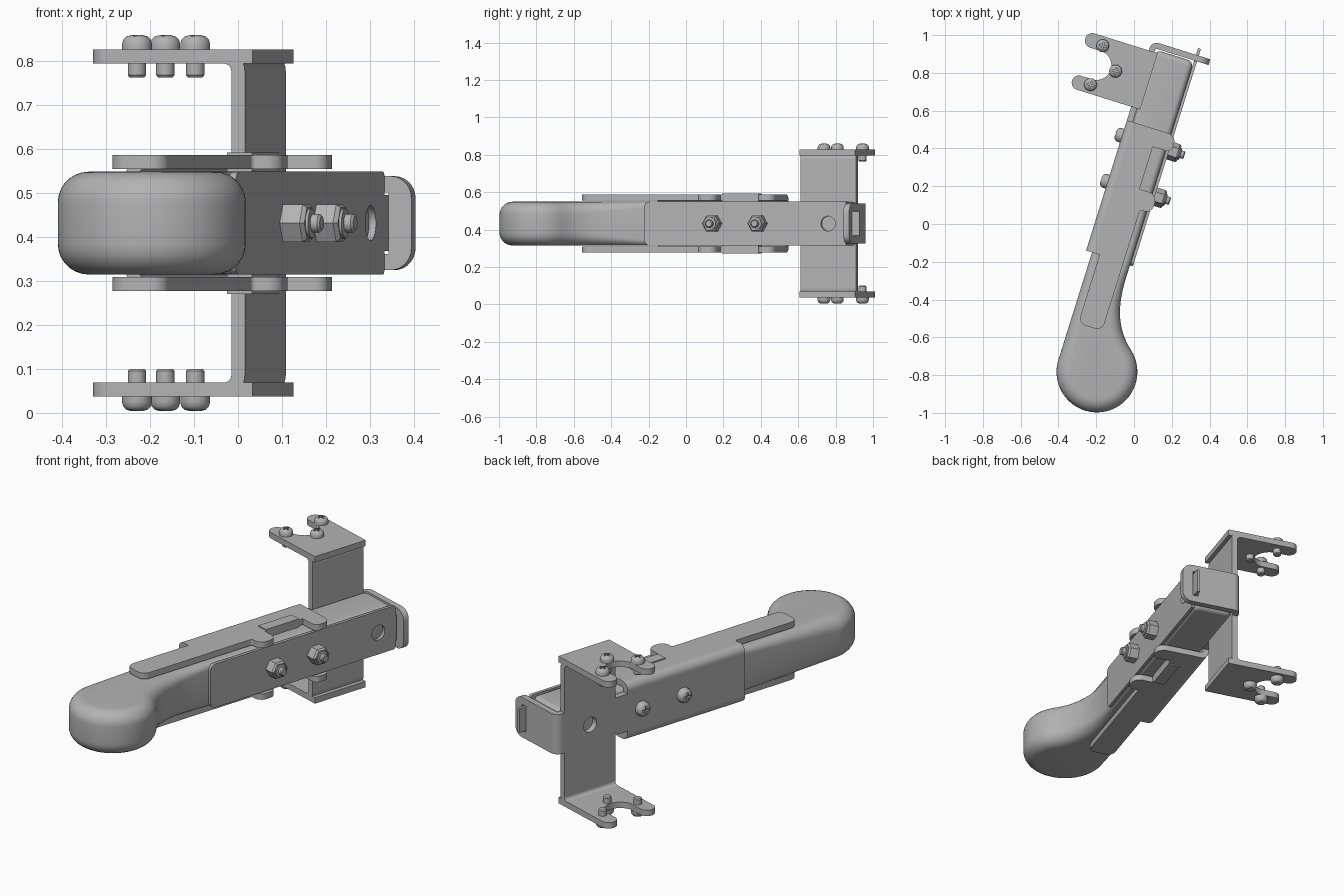
import bpy, bmesh, math
from math import cos, sin, pi, radians
from mathutils import Matrix, Vector

if "Cube" in bpy.data.objects:
    bpy.data.objects.remove(bpy.data.objects["Cube"])

MID = 0.432                      # height of the mirror plane
T = 0.032                        # sheet thickness
ROOT = Matrix.Rotation(radians(-17.4), 4, 'Z') @ Matrix.Translation((0, 0, MID))

steel = bpy.data.materials.new("grey_steel")
steel.use_nodes = True
GREY = (0.45, 0.45, 0.45, 1)
steel.diffuse_color = GREY
steel.node_tree.nodes["Principled BSDF"].inputs["Base Color"].default_value = GREY


def frame(x, y, z):
    return Matrix((x, y, z)).transposed().to_4x4()


FLAT = Matrix.Identity(4)                            # drawn in width, length
SIDE = frame((0, 1, 0), (0, 0, 1), (1, 0, 0))        # drawn in length, height
CROSS = frame((1, 0, 0), (0, 0, 1), (0, -1, 0))      # drawn in width, height


def place(name, mesh, basis=FLAT, at=(0, 0, 0)):
    if not mesh.materials:
        mesh.materials.append(steel)
    mesh.shade_smooth()
    mesh.set_sharp_from_angle(angle=radians(32))
    ob = bpy.data.objects.new(name, mesh)
    bpy.context.collection.objects.link(ob)
    ob.matrix_world = ROOT @ Matrix.Translation(at) @ basis
    return ob


def arc(cx, cy, r, a0, a1, n=12):
    angles = [radians(a0 + (a1 - a0) * i / n) for i in range(n + 1)]
    return [(cx + r * cos(a), cy + r * sin(a)) for a in angles]


def circle(cx, cy, r):
    return arc(cx, cy, r, 0, 360, 32)[:-1]


def rounded(points, n=7):
    """Outline whose corners may carry a radius as third value."""
    out = []
    for i, p in enumerate(points):
        c = Vector(p[:2])
        if len(p) < 3:
            out.append(tuple(c))
            continue
        u = (Vector(points[i - 1][:2]) - c).normalized()
        v = (Vector(points[(i + 1) % len(points)][:2]) - c).normalized()
        half = u.angle(v) / 2
        centre = c + (u + v).normalized() * p[2] / sin(half)
        s = c + u * p[2] / math.tan(half) - centre
        e = c + v * p[2] / math.tan(half) - centre
        turn = math.atan2(s.x * e.y - s.y * e.x, s.dot(e))
        for k in range(n + 1):
            a = turn * k / n
            out.append((centre.x + s.x * cos(a) - s.y * sin(a),
                        centre.y + s.x * sin(a) + s.y * cos(a)))
    return out


def plate(name, loops, thick, basis=FLAT, at=(0, 0, 0)):
    """Flat sheet: first loop is the outline, the others are holes."""
    curve = bpy.data.curves.new(name, 'CURVE')
    curve.dimensions, curve.fill_mode, curve.extrude = '2D', 'BOTH', thick / 2
    for loop in loops:
        spline = curve.splines.new('POLY')
        spline.points.add(len(loop) - 1)
        for pt, co in zip(spline.points, loop):
            pt.co = (co[0], co[1], 0, 1)
        spline.use_cyclic_u = True
    temp = bpy.data.objects.new(name, curve)
    mesh = bpy.data.meshes.new_from_object(temp)
    bpy.data.objects.remove(temp)
    bm = bmesh.new()
    bm.from_mesh(mesh)
    bmesh.ops.remove_doubles(bm, verts=bm.verts, dist=1e-5)
    bmesh.ops.recalc_face_normals(bm, faces=bm.faces)
    bm.to_mesh(mesh)
    bm.free()
    return place(name, mesh, basis, at)


def lathe(name, profile, steps):
    bm = bmesh.new()
    verts = [bm.verts.new((r, 0, z)) for r, z in profile]
    edges = [bm.edges.new(pair) for pair in zip(verts, verts[1:])]
    bmesh.ops.spin(bm, geom=verts + edges, cent=(0, 0, 0), axis=(0, 0, 1),
                   angle=2 * pi, steps=steps)
    bmesh.ops.remove_doubles(bm, verts=bm.verts, dist=1e-5)
    bmesh.ops.recalc_face_normals(bm, faces=bm.faces)
    mesh = bpy.data.meshes.new(name)
    bm.to_mesh(mesh)
    bm.free()
    return mesh


def bend(cx, cy, r, a0, a1):
    return arc(cx, cy, r, a0, a1) + arc(cx, cy, r - T, a1, a0)


# Handle: round knob, curved neck and straight bar with filleted rims
knob = arc(0.047, -0.806, 0.214, 180, 410, 40)
p = [Vector(c) for c in (knob[-1], (0.07, -0.546), (0.045, -0.42), (0.045, -0.28))]
neck = []
for i in range(1, 15):
    t = i / 14
    q = (1-t)**3 * p[0] + 3*t*(1-t)**2 * p[1] + 3*t*t*(1-t) * p[2] + t**3 * p[3]
    neck.append(tuple(q))
outline = knob + neck + rounded([(0.045, -0.2), (0.045, 0.915, 0.035),
                                 (-0.167, 0.915, 0.035), (-0.167, -0.2)])
HALF = 0.117
bm = bmesh.new()
rings = []
for side in (-1, 1):
    for k in range(8):
        a = pi / 2 * (k / 7 if side > 0 else 1 - k / 7)
        ring = []
        for i, c in enumerate(outline):
            c = Vector(c)
            d = (Vector(outline[(i + 1) % len(outline)]) - c).normalized()
            d += (c - Vector(outline[i - 1])).normalized()
            normal = Vector((d.y, -d.x)).normalized()
            blend = min(max((c.y + 0.6) / 0.4, 0), 1)
            r = 0.07 - 0.042 * blend
            c = c - normal * r * (1 - cos(a))
            ring.append(bm.verts.new((c.x, c.y, side * (HALF - r * (1 - sin(a))))))
        rings.append(ring)
for lo, hi in zip(rings, rings[1:]):
    for i in range(len(lo)):
        bm.faces.new((lo[i - 1], lo[i], hi[i], hi[i - 1]))
bm.faces.new(rings[0])
bm.faces.new(rings[-1])
bmesh.ops.recalc_face_normals(bm, faces=bm.faces)
handle = bpy.data.meshes.new("handle")
bm.to_mesh(handle)
bm.free()
place("handle", handle)

# Long web joining channel, bracket and end stop
upper = [(-0.21, 0.115), (0.513, 0.115), (0.513, 0.1), (0.588, 0.1),
         (0.588, 0.345), (0.9, 0.345), (0.9, 0.107), (0.913, 0.107)]
lower = [(b, -h) for b, h in reversed(upper)]
plate("web", [upper + lower, circle(0.743, 0, 0.04)], T, SIDE, (-0.184, 0, 0))

# Channel flanges with tongue and hooks, bracket forks, and their bends
flange = rounded([(-0.16, -0.21), (-0.125, -0.21), (-0.125, -0.59, 0.04),
                  (0.008, -0.59, 0.04), (0.008, 0.08, 0.012), (0.072, 0.08, 0.04),
                  (0.072, 0.185, 0.045), (-0.027, 0.185), (-0.027, 0.42),
                  (0.075, 0.42, 0.03), (0.075, 0.513, 0.045), (-0.16, 0.513)])
fork = (rounded([(-0.15, 0.588), (-0.54, 0.588, 0.038), (-0.54, 0.665, 0.038)])[:-1]
        + arc(-0.44, 0.743, 0.078, -90, 90, 20)
        + rounded([(-0.54, 0.821, 0.038), (-0.54, 0.9, 0.038), (-0.15, 0.9)]))
fork = rounded([(-0.15, 0.588), (-0.54, 0.588, 0.038), (-0.54, 0.665, 0.038),
                *arc(-0.44, 0.743, 0.078, -90, 90, 20),
                (-0.54, 0.821, 0.038), (-0.54, 0.9, 0.038), (-0.15, 0.9)])
for word, s in (("upper", 1), ("lower", -1)):
    plate(word + "_channel_flange", [flange], T, FLAT, (0, 0, s * (0.155 - T / 2)))
    plate(word + "_fork", [fork], T, FLAT, (0, 0, s * (0.395 - T / 2)))
    plate(word + "_channel_bend", [bend(-0.16, s * 0.115, 0.04, 180, 180 - s * 90)],
          0.723, CROSS, (0, 0.1515, 0))
    # the fork points away from the handle, so its bend turns the other way
    plate(word + "_bracket_bend", [bend(-0.218, s * 0.345, 0.05, 0, s * 90)],
          0.312, CROSS, (0, 0.744, 0))

# Bent end stop with a slot
plate("end_bend", [bend(-0.16, 0.913, 0.04, 90, 180)], 0.214)
stop = rounded([(-0.16, -0.107), (0.125, -0.107, 0.05), (0.125, 0.107, 0.05),
                (-0.16, 0.107)])
slot = [(0.038, -0.07), (0.07, -0.07), (0.07, 0.07), (0.038, 0.07)]
plate("end_stop", [stop, slot], T, CROSS, (0, 0.937, 0))

# Cover strip with a tab through the slot
strip = rounded([(-0.215, -0.117, 0.03), (0.92, -0.117, 0.012), (0.92, -0.064),
                 (0.99, -0.064), (0.99, 0.064), (0.92, 0.064),
                 (0.92, 0.117, 0.012), (-0.215, 0.117, 0.03)])
plate("cover_strip", [strip, circle(0.815, 0, 0.04)], 0.016, SIDE, (0.053, 0, 0))

# Locking lug between the hooks
lug = [(-0.087, 0.193), (-0.027, 0.193), (-0.027, 0.397), (-0.087, 0.397)]
plate("locking_lug", [lug], 0.322)

# Screw with a cross recess, made once and shared
screw = place("screw_blank", lathe("screw", [
    (0, -0.063), (0.017, -0.063), (0.021, -0.058), (0.021, 0), (0.034, 0),
    (0.034, 0.013), (0.031, 0.023), (0.024, 0.03), (0.012, 0.033), (0, 0.033)], 28))
w, l = 0.004, 0.019
cross = [(w, w), (w, l), (-w, l), (-w, w), (-l, w), (-l, -w),
         (-w, -w), (-w, -l), (w, -l), (w, -w), (l, -w), (l, w)]
cutter = plate("cross_cutter", [cross], 0.03, FLAT, (0, 0, 0.035))
cutter.hide_render = True
cut = screw.modifiers.new("recess", 'BOOLEAN')
cut.object, cut.operation, cut.solver = cutter, 'DIFFERENCE', 'EXACT'
bpy.context.view_layer.update()
screw_mesh = bpy.data.meshes.new_from_object(
    screw.evaluated_get(bpy.context.evaluated_depsgraph_get()))
bpy.data.objects.remove(screw)
bpy.data.objects.remove(cutter)

# Fork screws
for word, s in (("upper", 1), ("lower", -1)):
    turn = FLAT if s > 0 else Matrix.Rotation(pi, 4, 'X')
    for a, b in ((-0.44, 0.851), (-0.335, 0.743), (-0.44, 0.635)):
        place(word + "_fork_screw", screw_mesh, turn, (a, b, s * 0.395))

# Cross bolts: heads on the web, nuts and bolt ends on the strip
nut = lathe("nut", [(0, 0), (0.049, 0), (0.049, 0.047), (0.041, 0.056), (0, 0.056)], 6)
tip = lathe("bolt_tip", [(0.033, 0.05), (0.033, 0.062), (0.021, 0.064),
                         (0.021, 0.08), (0.016, 0.085), (0, 0.085)], 24)
HEAD = SIDE @ Matrix.Rotation(pi, 4, 'X') @ Matrix.Scale(1.12, 4)
for b in (0.172, 0.427):
    place("bolt_head", screw_mesh, HEAD, (-0.2, b, 0))
    place("bolt_nut", nut, SIDE, (0.061, b, 0))
    place("bolt_tip", tip, SIDE, (0.061, b, 0))
